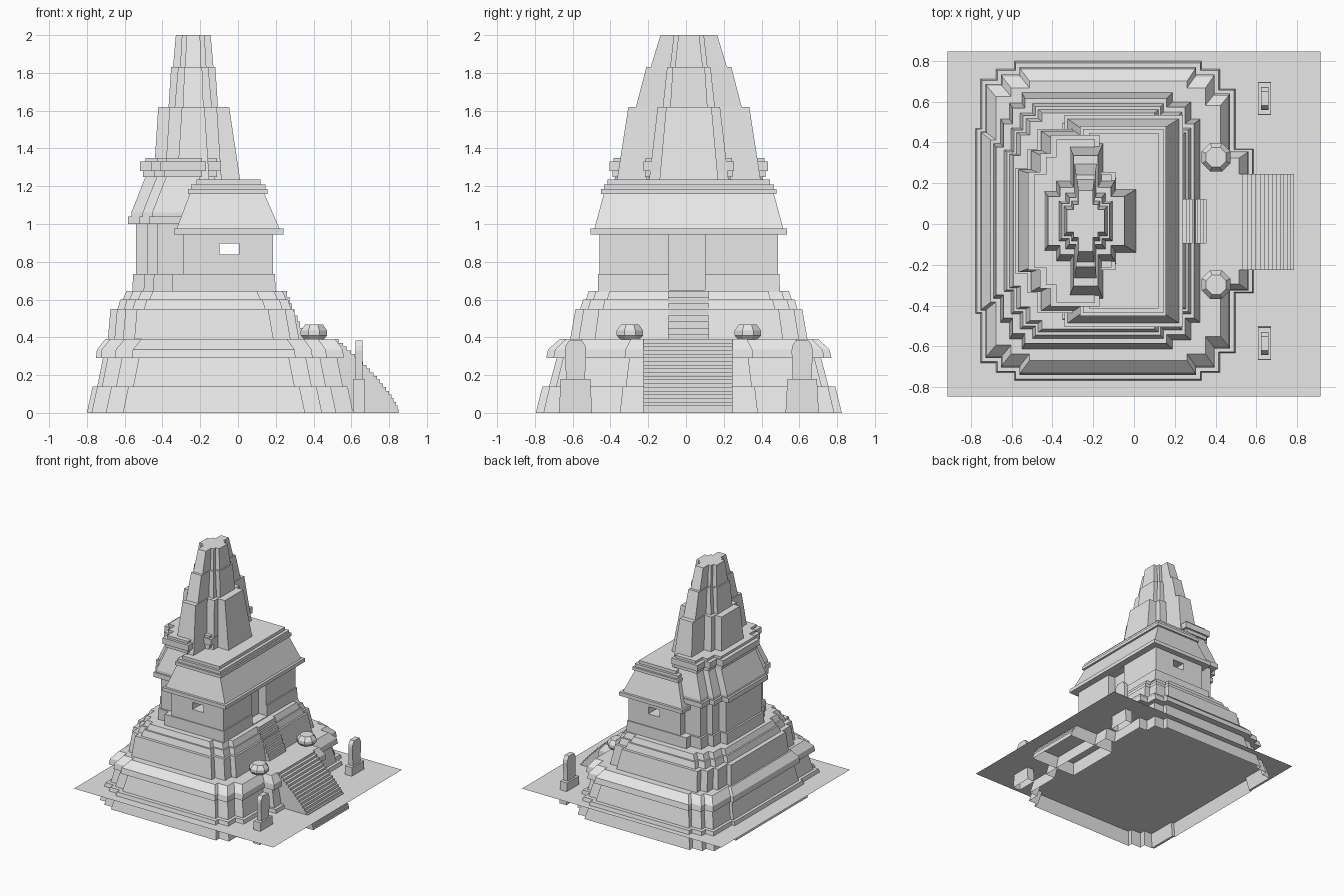
import bpy, bmesh, math

if "Cube" in bpy.data.objects:
    bpy.data.objects.remove(bpy.data.objects["Cube"])

CY = 0.015  # symmetry axis of the temple in y

stone = bpy.data.materials.new("grey stone")
stone.diffuse_color = (0.8, 0.8, 0.8, 1)
stone.use_nodes = True
stone.node_tree.nodes["Principled BSDF"].inputs["Base Color"].default_value = stone.diffuse_color


def make(name, rings, cap_bottom=True, cap_top=True):
    """Loft a list of equal-length point rings into a flat-shaded object."""
    bm = bmesh.new()
    vs = [[bm.verts.new(p) for p in r] for r in rings]
    n = len(vs[0])
    for a, b in zip(vs, vs[1:]):
        for i in range(n):
            j = (i + 1) % n
            bm.faces.new((a[i], a[j], b[j], b[i]))
    if cap_bottom:
        bm.faces.new(vs[0][::-1])
    if cap_top:
        bm.faces.new(vs[-1])
    bmesh.ops.recalc_face_normals(bm, faces=bm.faces)
    # parts that reach the very bottom are open underneath
    bottom = [f for f in bm.faces if all(v.co.z < 1e-4 for v in f.verts)]
    bmesh.ops.delete(bm, geom=bottom, context='FACES_ONLY')
    me = bpy.data.meshes.new(name)
    bm.to_mesh(me)
    bm.free()
    me.materials.append(stone)
    ob = bpy.data.objects.new(name, me)
    bpy.context.collection.objects.link(ob)
    return ob


def stair_side(corners):
    """Stepped quarter outline from the outermost x corner to the outermost y corner."""
    pts = []
    for i, (x, y) in enumerate(corners):
        if i:
            pts.append((x, corners[i - 1][1]))
        pts.append((x, y))
    return pts


def outline(left, right, z):
    """Notched plan, mirrored across the symmetry axis."""
    r, l = stair_side(right), stair_side(left)
    half = r + l[::-1]
    pts = half + [(x, -y) for x, y in half[::-1]]
    return [(x, y + CY, z) for x, y in pts]


def tiers(name, left, right, levels, cap_bottom=True):
    """Stack of moulded tiers; every level is (z, left inset, right inset, y inset)."""
    ymax = max(p[1] for p in left)
    rings = []
    for z, dl, dr, dy in levels:
        s = 1 - dy / ymax
        rings.append(outline([(x + dl, y * s) for x, y in left],
                             [(x - dr, y * s) for x, y in right], z))
    return make(name, rings, cap_bottom)


def box(name, x0, x1, y0, y1, z0, z1, taper=0.0):
    def ring(z, t):
        return [(x0, y0 + t, z), (x1, y0 + t, z), (x1, y1 - t, z), (x0, y1 - t, z)]
    return make(name, [ring(z0, 0), ring(z1, taper)])


def stairs(name, y0, y1, z0, z1, back, steps, run):
    """Stepped profile extruded along y; run(t) gives x at height fraction t."""
    prof = [(back, z0)]
    for i in range(steps):
        x = run(i / steps)
        prof += [(x, z0 + (z1 - z0) * i / steps), (x, z0 + (z1 - z0) * (i + 1) / steps)]
    prof.append((back, z1))
    return make(name, [[(x, y, z) for x, z in prof] for y in (y0, y1)])


# thin ground sheet
make("ground_sheet", [[(-.915, -.845, .11), (.915, -.845, .11),
                       (.915, .845, .11), (-.915, .845, .11)]], False)

# lower terrace with notched corners and overhanging moulding
tiers("lower_terrace",
      [(-.80, .47), (-.775, .72), (-.70, .77), (-.61, .81)],
      [(.61, .365), (.52, .67), (.445, .77), (.355, .81)],
      [(0, 0, 0, 0), (.14, .03, .03, .035), (.14, .055, .055, .07),
       (.29, .085, .085, .11), (.29, .048, .05, .055), (.335, .053, .055, .065),
       (.39, .098, .095, .125)])

# upper terrace
tiers("upper_terrace",
      [(-.69, .38), (-.655, .50), (-.61, .58), (-.55, .63)],
      [(.325, .50), (.28, .585), (.19, .63)],
      [(.38, 0, 0, 0), (.55, .015, .03, .03), (.55, .052, .045, .055),
       (.60, .067, .06, .07), (.60, .08, .07, .085), (.645, .10, .09, .10)])

# sanctuary behind the hall
tiers("sanctuary",
      [(-.54, .24), (-.48, .33), (-.43, .42)], [(-.09, .24), (-.17, .42)],
      [(.64, -.02, .08, -.005), (.735, -.015, .08, -.005), (.735, 0, .08, .01),
       (1.0, 0, .08, .01), (1.0, -.042, .08, -.03), (1.04, -.042, .08, -.03),
       (1.04, -.025, .08, -.02), (1.06, -.025, .08, -.02), (1.25, .05, .03, .03),
       (1.25, .037, .02, .015), (1.28, .037, .02, .015), (1.28, .02, 0, 0),
       (1.33, .02, 0, 0), (1.33, .05, .02, .02), (1.35, .05, .02, .02)])

# hall with plinth, cornices and sloping roof: (z, x0, x1, half depth)
hall_levels = [(.64, -.35, .20, .482), (.735, -.35, .195, .48), (.735, -.29, .185, .472),
               (.945, -.29, .185, .472), (.945, -.34, .24, .52), (.975, -.34, .24, .52),
               (.975, -.325, .22, .50), (1.16, -.255, .14, .45), (1.16, -.265, .157, .465),
               (1.185, -.265, .157, .465), (1.185, -.25, .145, .45), (1.21, -.25, .145, .45),
               (1.21, -.22, .12, .43), (1.235, -.22, .12, .43)]
hall = make("hall", [[(a, CY - h, z), (b, CY - h, z), (b, CY + h, z), (a, CY + h, z)]
                     for z, a, b, h in hall_levels])

# window passage and door recess cut from the hall
for cutter in (box("window_cutter", -.097, .005, -.8, .8, .838, .897),
               box("door_cutter", .12, .4, -.09, .10, .65, .944)):
    cutter.hide_render = True
    cutter.hide_viewport = True
    mod = hall.modifiers.new(cutter.name, 'BOOLEAN')
    mod.operation = 'DIFFERENCE'
    mod.solver = 'EXACT'
    mod.object = cutter
bpy.context.view_layer.update()
dg = bpy.context.evaluated_depsgraph_get()
cut_mesh = bpy.data.meshes.new_from_object(hall.evaluated_get(dg))
hall.modifiers.clear()
hall.data = cut_mesh
for n in ("window_cutter", "door_cutter"):
    bpy.data.objects.remove(bpy.data.objects[n])

# cross-shaped tower in three tapering stages
TX = -.237
stages = [
    (1.235, [(.21, .155), (.15, .21), (.085, .38)], 1.62, [(.185, .12), (.125, .165), (.06, .32)], .038, .005),
    (1.60, [(.132, .10), (.10, .14), (.055, .285)], 1.83, [(.117, .085), (.08, .115), (.047, .225)], 0, 0),
    (1.82, [(.108, .075), (.07, .10), (.043, .205)], 2.0, [(.092, .055), (.06, .08), (.036, .15)], 0, 0)]
for i, (z0, low, z1, top, f0, f1) in enumerate(stages):
    rings = []
    for z, c, front in ((z0, low, f0), (z1, top, f1)):
        left = [(TX - x, y) for x, y in c]
        right = [(TX + x, y) for x, y in c]
        right[0] = (right[0][0] + front, right[0][1])
        rings.append(outline(left, right, z))
    make("tower_stage_%d" % (i + 1), rings)

# main staircase and the short steep one to the door
stairs("main_stairs", -.225, .245, 0, .39, .43, 20, lambda t: .51 + .34 * (1 - t ** 1.36))
stairs("door_stairs", -.095, .122, .385, .645, .15, 8, lambda t: .355 - .11 * t)

for side, s in (("right", 1), ("left", -1)):
    # eight-sided buds on the terrace
    make("bud_" + side, [[(.402 + r * math.cos(a), CY + s * .312 + r * math.sin(a), z)
                          for a in [math.pi / 8 + k * math.pi / 4 for k in range(8)]]
                         for r, z in ((.055, .388), (.076, .41), (.076, .435), (.052, .467))])
    # standing stones on tapered blocks
    c = CY + s * .60
    box("stone_block_" + side, .608, .672, c - .088, c + .088, 0, .18, .01)
    prof = [(-.05, .18), (.05, .18), (.056, .33), (.052, .355), (.034, .383),
            (-.034, .383), (-.052, .355), (-.056, .33)]
    make("standing_stone_" + side, [[(x, c + y, z) for y, z in prof] for x in (.622, .66)])
